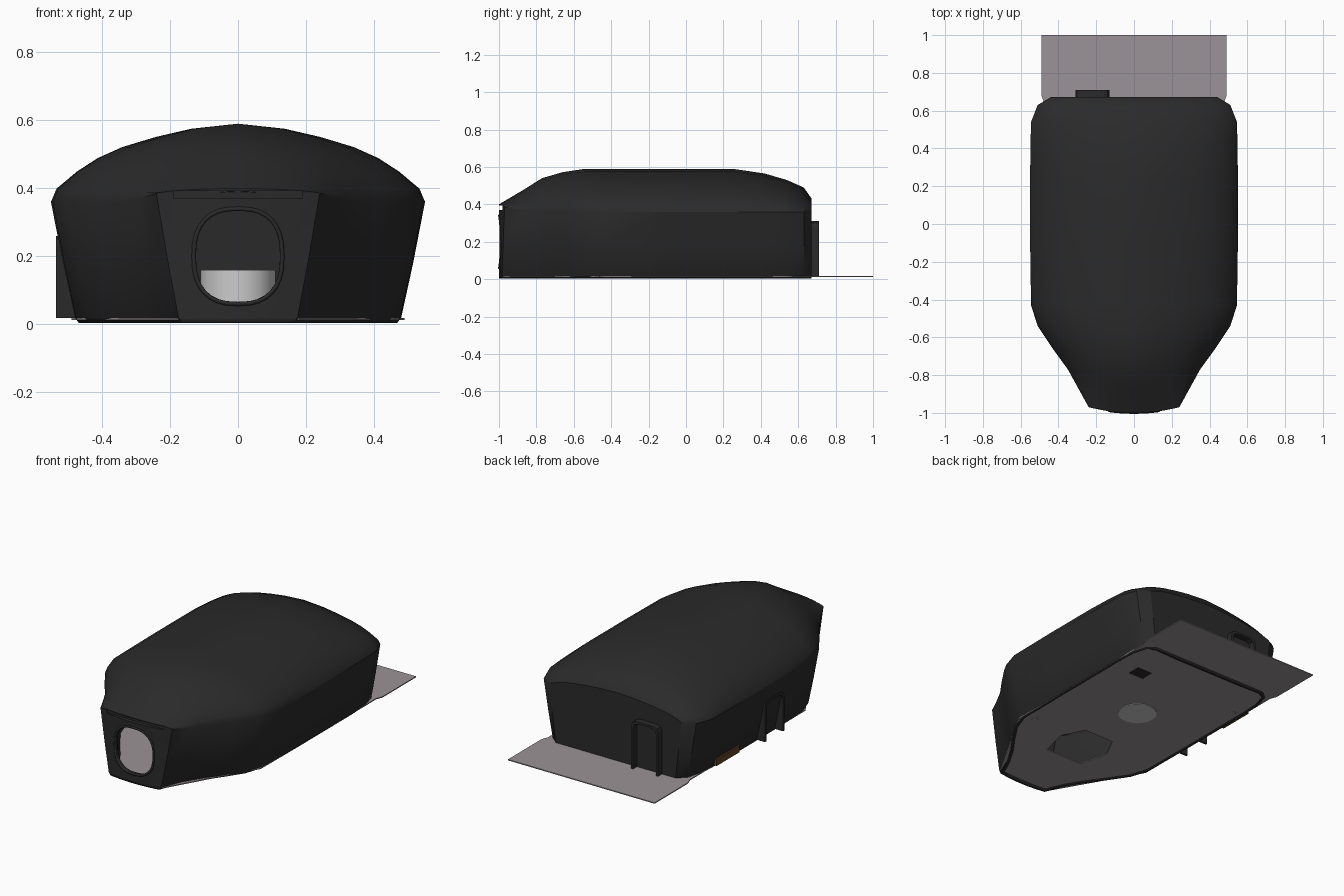
import bpy, bmesh, math
from mathutils import Matrix

if "Cube" in bpy.data.objects:
    bpy.data.objects.remove(bpy.data.objects["Cube"])


def material(name, rgb):
    m = bpy.data.materials.new(name)
    m.diffuse_color = (*rgb, 1)
    m.use_nodes = True
    m.node_tree.nodes["Principled BSDF"].inputs["Base Color"].default_value = m.diffuse_color
    return m


BLACK = material("black_plastic", (0.023, 0.023, 0.023))
LILAC = material("floor_sheet", (0.33, 0.29, 0.31))
BROWN = material("brown_tab", (0.12, 0.06, 0.02))


def finish(name, bm, mat=None, smooth=None):
    bmesh.ops.remove_doubles(bm, verts=bm.verts, dist=1e-5)
    bmesh.ops.recalc_face_normals(bm, faces=bm.faces)
    me = bpy.data.meshes.new(name)
    bm.to_mesh(me)
    bm.free()
    ob = bpy.data.objects.new(name, me)
    bpy.context.collection.objects.link(ob)
    if mat:
        me.materials.append(mat)
    if smooth:
        bpy.ops.object.select_all(action='DESELECT')
        ob.select_set(True)
        bpy.context.view_layer.objects.active = ob
        bpy.ops.object.shade_smooth_by_angle(angle=math.radians(smooth))
    return ob


def box(name, lo, hi, mat=None):
    bm = bmesh.new()
    size = [b - a for a, b in zip(lo, hi)]
    mid = [(a + b) / 2 for a, b in zip(lo, hi)]
    bmesh.ops.create_cube(bm, size=1, matrix=Matrix.Translation(mid) @ Matrix.Diagonal((*size, 1)))
    return finish(name, bm, mat)


def prism(name, pts, offset, mat=None):
    # polygon of 3D points extruded along an offset
    bm = bmesh.new()
    f = bm.faces.new([bm.verts.new(p) for p in pts])
    ext = bmesh.ops.extrude_face_region(bm, geom=[f])
    bmesh.ops.translate(bm, vec=offset, verts=[v for v in ext['geom'] if isinstance(v, bmesh.types.BMVert)])
    return finish(name, bm, mat)


def cut(ob, cutter):
    cutter.hide_render = True
    cutter.hide_viewport = True
    m = ob.modifiers.new("cut", 'BOOLEAN')
    m.operation = 'DIFFERENCE'
    m.object = cutter
    m.solver = 'EXACT'


# Shell: cross-sections lofted from nose to tail
# station: y, belt half width, foot half width, belt height, ridge height
STATIONS = [(-0.97, .24, .175, .385, .40), (-.87, .295, .22, .37, .477), (-.77, .35, .28, .36, .54),
            (-.66, .43, .36, .36, .572), (-.54, .51, .44, .36, .59), (-.43, .545, .477, .36, .59),
            (-.1, .55, .48, .36, .59), (.25, .55, .48, .36, .59), (.42, .548, .48, .36, .565),
            (.54, .545, .475, .36, .53), (.63, .51, .45, .36, .49), (.672, .44, .40, .36, .43)]
ROOF = [(1, 0), (.97, .17), (.86, .39), (.75, .56), (.62, .70), (.44, .83), (.25, .935), (0, 1)]


def half_section(s):
    y, w, b, zb, zr = s
    pts = [(b - .012, .004), (b, .02), ((b + w) / 2, zb * .5)]
    return pts + [(w * u, zb + (zr - zb) * v) for u, v in ROOF]


def end_y(s, x):
    # the nose bulges forward, every other section is flat
    return s[0] - (.03 * (1 - (x / .24) ** 2) if s is STATIONS[0] else 0)


bm = bmesh.new()
rings = []
for s in STATIONS:
    h = half_section(s)
    full = h + [(-x, z) for x, z in reversed(h[:-1])]
    rings.append([bm.verts.new((x, end_y(s, x), z)) for x, z in full])
for a, b in zip(rings, rings[1:]):
    for i in range(len(a) - 1):
        bm.faces.new((a[i], a[i + 1], b[i + 1], b[i]))
for s in (STATIONS[0], STATIONS[-1]):
    rows = [[bm.verts.new((x * t, end_y(s, x * t), z)) for t in (-1, -.6, -.2, .2, .6, 1)]
            for x, z in half_section(s)]
    for a, b in zip(rows, rows[1:]):
        for i in range(5):
            bm.faces.new((a[i], a[i + 1], b[i + 1], b[i]))
shell = finish("shell", bm, BLACK, 32)
solid = shell.modifiers.new("wall", 'SOLIDIFY')
solid.thickness = .022
solid.offset = -1


# Entrance hole, its rim, and the slot above it
def oval(n, y, grow=0):
    pts = []
    for i in range(n):
        c, s = math.cos(2 * math.pi * i / n), math.sin(2 * math.pi * i / n)
        pts.append((math.copysign(abs(c) ** .8, c) * (.127 + grow), y,
                    .2 + math.copysign(abs(s) ** .8, s) * (.137 + grow)))
    return pts


cut(shell, prism("entrance_cutter", oval(32, -1.1), (0, .25, 0)))
cut(shell, box("slot_cutter", (-.19, -1.05, .371), (.19, -.975, .394)))

curve = bpy.data.curves.new("entrance_rim", 'CURVE')
curve.dimensions = '3D'
curve.bevel_depth = .007
curve.bevel_resolution = 1
sp = curve.splines.new('POLY')
sp.points.add(31)
for p, (x, y, z) in zip(sp.points, oval(32, 0, .003)):
    p.co = (x, end_y(STATIONS[0], x) + .002, z, 1)
sp.use_cyclic_u = True
curve.materials.append(BLACK)
bpy.context.collection.objects.link(bpy.data.objects.new("entrance_rim", curve))

# Sliding floor sheet with an opening behind the entrance
side = [(.49, 1), (.49, .68), (.475, .64), (.475, -.46), (.18, -.975)]
outline = side + [(-x, y) for x, y in reversed(side)]
floor = prism("floor_sheet", [(x, y, .012) for x, y in outline], (0, 0, .006), LILAC)
edge = [(.125, -.62), (.17, -.45), (.10, -.31)]
cut(floor, prism("floor_hole_cutter", [(x, y, -.05) for x, y in edge + [(-x, y) for x, y in reversed(edge)]],
                 (0, 0, .15)))


# Raised arch-shaped clips on the back and on the left side
def arch(name, u0, u1, top, place, d0, d1):
    def path(inset):
        a, b, t, r = u0 + inset, u1 - inset, top - inset, .03
        return [(a, .018), (a, t - r), (a + r * .3, t - r * .3), (a + r, t),
                (b - r, t), (b - r * .3, t - r * .3), (b, t - r), (b, .018)]
    pts = path(0) + path(.013)[::-1]
    start = [place(u, d0, z) for u, z in pts]
    end = place(0, d1, 0)
    zero = place(0, d0, 0)
    return prism(name, start, [e - z for e, z in zip(end, zero)], BLACK)


arch("back_clip", -.31, -.13, .31, lambda u, d, z: (u, d, z), .655, .71)
arch("side_clip", -.175, .01, .26, lambda u, d, z: (d, u, z), -.47, -.535)

# Grey bait cup inside, small tab, pad and pegs
for name, x, y, r, z0, z1, mat in (("bait_cup", 0, .03, .11, .008, .16, None),
                                   ("front_peg", .4, -.4, .02, .008, .04, LILAC),
                                   ("back_peg", -.42, .385, .01, .008, .04, LILAC)):
    bm = bmesh.new()
    bmesh.ops.create_cone(bm, cap_ends=True, segments=20, radius1=r, radius2=r, depth=z1 - z0,
                          matrix=Matrix.Translation((x, y, (z0 + z1) / 2)))
    finish(name, bm, mat, 35)
box("side_tab", (-.498, .2, .02), (-.47, .42, .06), BROWN)
box("floor_pad", (.23, .35, .009), (.33, .43, .02), BLACK)
